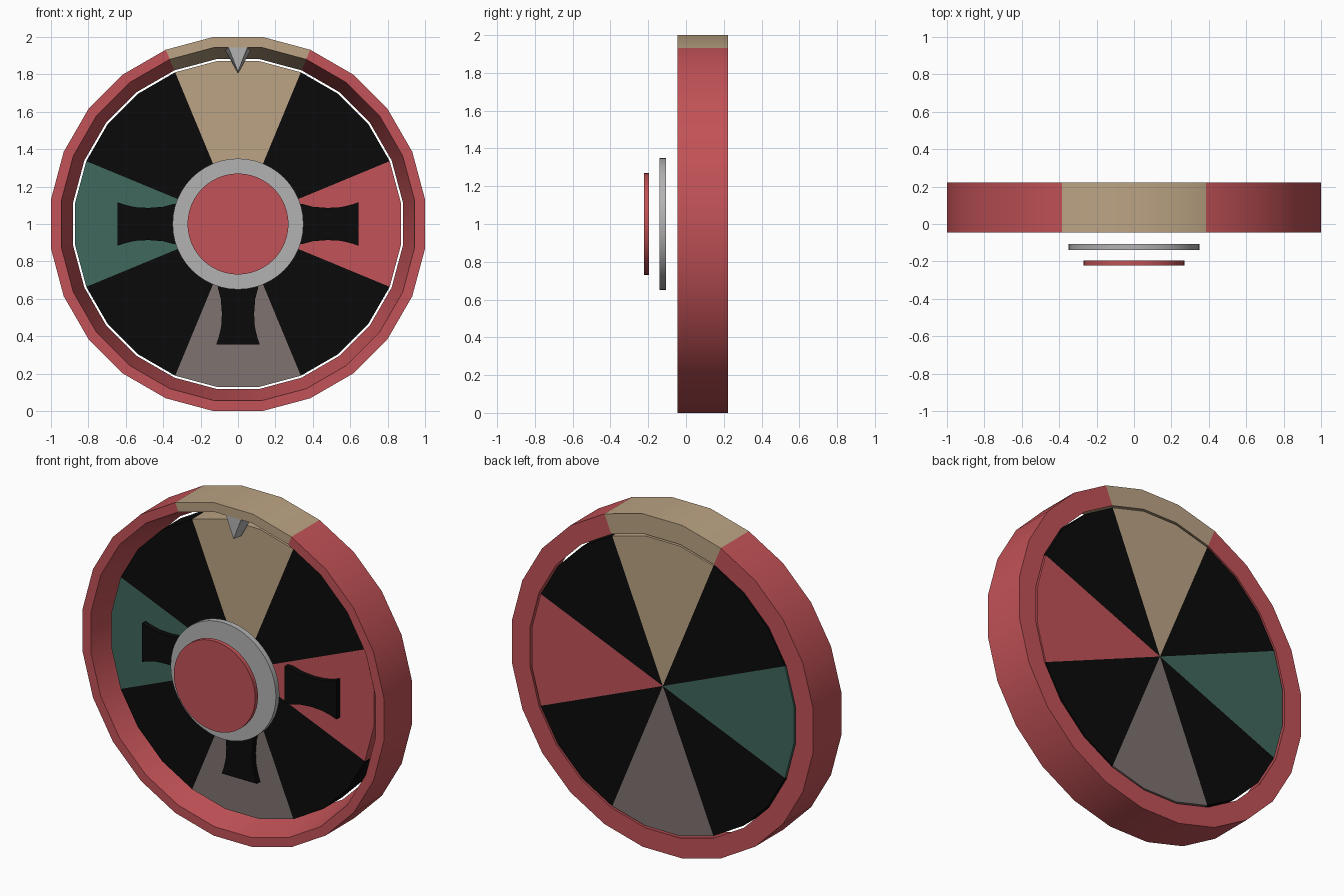
import bpy, bmesh, math

if "Cube" in bpy.data.objects:
    bpy.data.objects.remove(bpy.data.objects["Cube"])

# Materials
def mat(name, r, g, b):
    m = bpy.data.materials.new(name)
    m.diffuse_color = (r, g, b, 1)
    m.use_nodes = True
    m.node_tree.nodes["Principled BSDF"].inputs["Base Color"].default_value = m.diffuse_color
    return m

tan = mat("tan", .50, .37, .23)
red = mat("red", .54, .085, .095)
teal = mat("teal", .05, .14, .11)
brown = mat("brown", .21, .17, .16)
black = mat("black", .003, .003, .003)
grey = mat("grey", .45, .45, .45)
CZ = 1.0  # height of the wheel axis

def finish(bm, name, mats, smooth=True):
    bmesh.ops.remove_doubles(bm, verts=bm.verts, dist=1e-5)
    bmesh.ops.recalc_face_normals(bm, faces=bm.faces)
    me = bpy.data.meshes.new(name)
    bm.to_mesh(me)
    bm.free()
    for m in mats:
        me.materials.append(m)
    ob = bpy.data.objects.new(name, me)
    bpy.context.collection.objects.link(ob)
    if smooth:
        bpy.ops.object.select_all(action='DESELECT')
        ob.select_set(True)
        bpy.context.view_layer.objects.active = ob
        bpy.ops.object.shade_smooth_by_angle(angle=math.radians(30))
    return ob

def lathe(name, profile, segs, mats, index=lambda i: 0, closed=False):
    """Spin (radius, y) points about the wheel axis; step 0 starts at -22.5 deg."""
    bm = bmesh.new()
    rings = []
    for i in range(segs):
        a = 2 * math.pi * i / segs - math.pi / 8
        rings.append([bm.verts.new((r * math.sin(a), y, CZ + r * math.cos(a)))
                      for r, y in profile])
    n = len(profile)
    for i in range(segs):
        p, q = rings[i], rings[(i + 1) % segs]
        for j in range(n if closed else n - 1):
            k = (j + 1) % n
            f = bm.faces.new((p[j], p[k], q[k], q[j]))
            f.material_index = index(i)
    return finish(bm, name, mats)

def loft(name, front, back, y0, y1, m, angle=0):
    """Solid between two (x, z) outlines, turned about the wheel axis."""
    bm = bmesh.new()
    c, s = math.cos(angle), math.sin(angle)
    rows = [[bm.verts.new((x * c + z * s, y, CZ - x * s + z * c)) for x, z in pts]
            for pts, y in ((front, y0), (back, y1))]
    n = len(front)
    for r in rows:
        bm.faces.new(r)
    for i in range(n):
        j = (i + 1) % n
        bm.faces.new((rows[0][i], rows[0][j], rows[1][j], rows[1][i]))
    return finish(bm, name, [m], False)

# Outer rim with tapered inner wall; its top eighth is tan
lathe("outer_rim", [(1.0086, -.045), (1.0086, .222), (.889, .222), (.953, -.045)],
      24, [red, tan], lambda i: 1 if i < 3 else 0, closed=True)

# Dial disc made of eight coloured sectors, clockwise from the top
lathe("dial_disc", [(0, .045), (.878, .045), (.878, .22), (0, .22)], 24,
      [tan, black, red, brown, teal], lambda i: (0, 1, 2, 1, 3, 1, 4, 1)[i // 3])

# Hub washer and centre button
lathe("hub_washer", [(0, -.14), (.35, -.14), (.35, -.107), (0, -.107)], 48, [grey])
lathe("centre_button", [(0, -.223), (.27, -.223), (.27, -.196), (0, -.196)], 48, [red])

# Waisted plates on the right, bottom and left sectors
half = [(.110, .30), (.108, .34), (.092, .40), (.086, .48), (.090, .55), (.104, .61), (.117, .645)]
outline = half + [(-x, z) for x, z in reversed(half)]
for side, deg in (("right", 90), ("bottom", 180), ("left", 270)):
    loft("plate_" + side, outline, outline, .012, .045, black, math.radians(deg))

# Pointer wedge at the top of the rim
loft("pointer", [(-.055, .955), (.055, .955), (0, .815)],
     [(-.078, .945), (.078, .945), (0, .805)], -.043, .03, grey)
